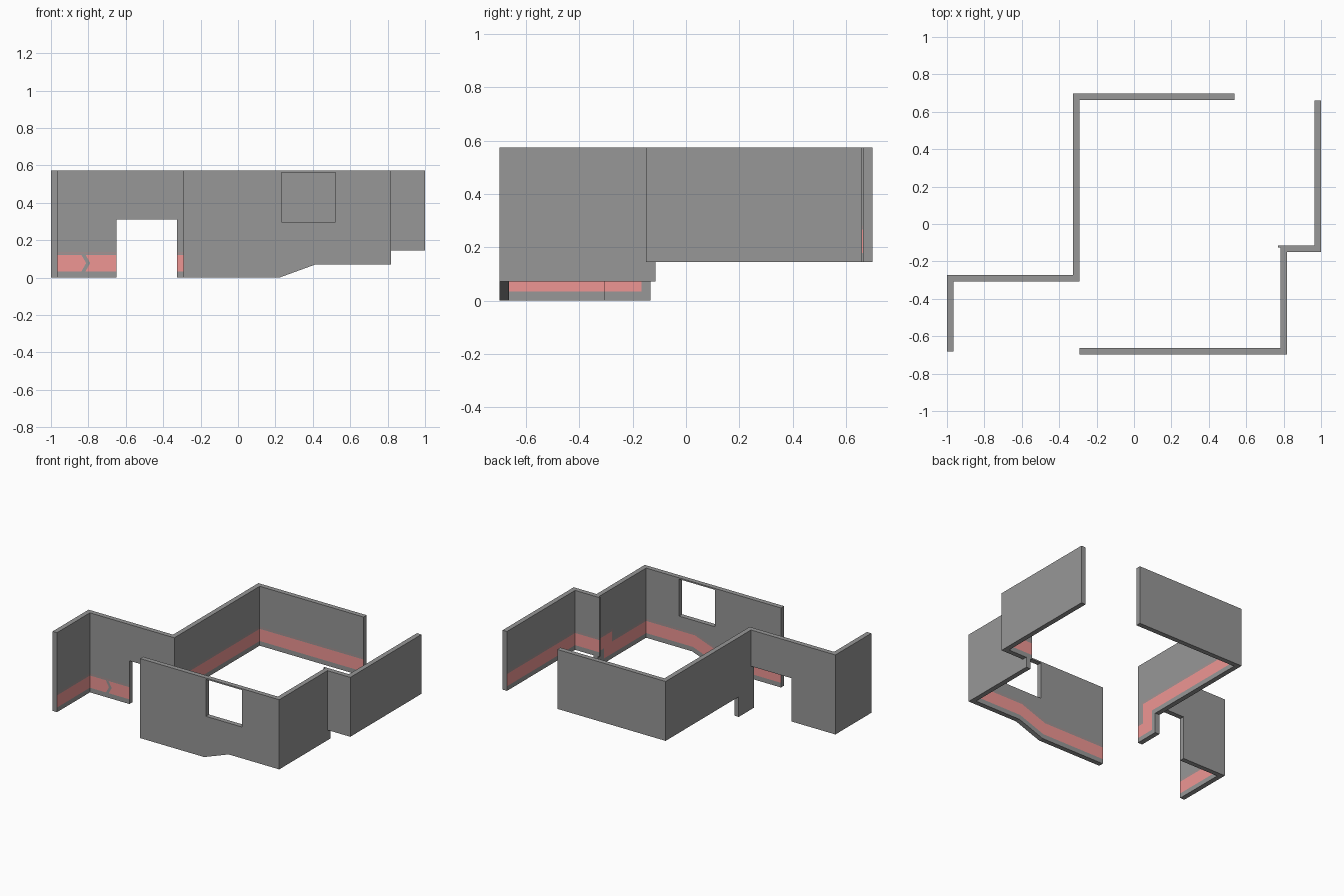
import bpy, bmesh
from mathutils import Vector

if "Cube" in bpy.data.objects:
    bpy.data.objects.remove(bpy.data.objects["Cube"])

T = 0.035          # wall thickness
TOP = 0.573        # wall height
LOW, MID, HIGH = 0.0, 0.071, 0.145   # floor levels


def material(name, rgb):
    m = bpy.data.materials.new(name)
    m.diffuse_color = (*rgb, 1)
    m.use_nodes = True
    m.node_tree.nodes["Principled BSDF"].inputs["Base Color"].default_value = m.diffuse_color
    return m


WALL = material("wall_dark_grey", (0.31, 0.31, 0.31))
PINK = material("stripe_pink", (0.86, 0.305, 0.295))
TRIM = material("trim_grey_pink", (0.37, 0.29, 0.29))


def place(axis, u, depth, z):
    return (u, depth, z) if axis == 'x' else (depth, u, z)


def make(name, bm, mat):
    me = bpy.data.meshes.new(name)
    bm.to_mesh(me)
    bm.free()
    ob = bpy.data.objects.new(name, me)
    bpy.context.collection.objects.link(ob)
    me.materials.append(mat)
    return ob


def wall(name, axis, start, floor, thick=T):
    """Extrude a wall from its floor line (u, z) up to the common top."""
    profile = floor + [(floor[-1][0], TOP), (floor[0][0], TOP)]
    return prism(name, axis, start, profile, thick)


def prism(name, axis, start, profile, thick):
    bm = bmesh.new()
    f = bm.faces.new([bm.verts.new(place(axis, u, start, z)) for u, z in profile])
    ext = bmesh.ops.extrude_face_region(bm, geom=[f])
    verts = [g for g in ext["geom"] if isinstance(g, bmesh.types.BMVert)]
    bmesh.ops.translate(bm, verts=verts, vec=place(axis, 0, thick, 0))
    bmesh.ops.recalc_face_normals(bm, faces=bm.faces)
    return make(name, bm, WALL)


def offset(path, d):
    """Mitred offset of an open line towards its left side."""
    p = [Vector(q) for q in path]
    n = []
    for a, b in zip(p, p[1:]):
        t = (b - a).normalized()
        n.append(Vector((-t.y, t.x)))
    out = []
    for i, q in enumerate(p):
        a, b = n[max(i - 1, 0)], n[min(i, len(n) - 1)]
        out.append(q + (a + b) * d / (1 + a.dot(b)))
    return out


def band(name, axis, pos, floor, flip=False):
    """Painted stripe and thin trim line that follow the floor line."""
    sign = -1 if (axis == 'x') != flip else 1
    pos += sign * 0.0007
    for part, lo, hi, mat in (("stripe", 0.034, 0.122, PINK), ("trim", 0.127, 0.137, TRIM)):
        bm = bmesh.new()
        a, b = [[bm.verts.new(place(axis, q.x, pos, q.y)) for q in offset(floor, d)]
                for d in (lo, hi)]
        for i in range(len(a) - 1):
            quad = [a[i], a[i + 1], b[i + 1], b[i]]
            bm.faces.new(quad[::-1] if flip else quad)
        make(f"{name}_{part}", bm, mat)


# Walls on the left and back
door = [(-1, LOW), (-0.65, LOW), (-0.65, 0.312), (-0.327, 0.312)]
step = [(-0.308, LOW), (-0.133, LOW), (-0.133, HIGH), (0.699, HIGH)]
wall("porch_side_wall", 'y', -1, [(-0.682, LOW), (-0.308, LOW)])
wall("door_wall", 'x', -0.308, door)
wall("left_wall", 'y', -0.327, step)
wall("back_wall", 'x', 0.664, [(-0.292, HIGH), (0.537, HIGH)])

# Walls on the front and right
ramp = [(-0.292, LOW), (0.22, LOW), (0.415, MID), (0.818, MID)]
front = wall("front_window_wall", 'x', -0.699, ramp)
wall("right_wall", 'y', 0.783, [(-0.664, MID), (-0.115, MID)])
wall("right_return_wall", 'x', -0.15, [(0.818, HIGH), (1, HIGH)])
wall("return_lip", 'x', -0.125, [(0.77, HIGH), (0.783, HIGH)], 0.01)
wall("far_right_wall", 'y', 0.965, [(-0.115, HIGH), (0.66, HIGH)])

# Window opening
cutter = prism("window_cutter", 'x', -0.8,
               [(0.233, 0.297), (0.52, 0.297), (0.52, 0.563), (0.233, 0.563)], 0.2)
cutter.hide_render = True
cutter.hide_set(True)
cut = front.modifiers.new("window", 'BOOLEAN')
cut.operation = 'DIFFERENCE'
cut.solver = 'EXACT'
cut.object = cutter

# Stripes on the inner wall faces
band("porch_side", 'y', -0.965, [(-0.682, LOW), (-0.308, LOW)])
band("door_left", 'x', -0.308, [(-0.965, LOW), (-0.65, LOW)])
band("door_right", 'x', -0.308, [(-0.327, LOW), (-0.292, LOW)])
band("left", 'y', -0.292, step[:3] + [(0.664, HIGH)])
band("back", 'x', 0.664, [(-0.292, HIGH), (0.537, HIGH)])
band("front", 'x', -0.664, ramp[:3] + [(0.783, MID)], True)
band("right", 'y', 0.783, [(-0.664, MID), (-0.15, MID), (-0.15, HIGH), (-0.125, HIGH)], True)
band("return", 'x', -0.115, [(0.77, HIGH), (0.965, HIGH)], True)
band("far_right", 'y', 0.965, [(-0.115, HIGH), (0.66, HIGH)], True)

# Grey arrow mark across the porch stripe
bm = bmesh.new()
for s in (-1, 1):
    pts = [(-0.837, 0.044), (-0.815, 0.044), (-0.79, 0), (-0.812, 0)]
    bm.faces.new([bm.verts.new((x, -0.3095, 0.078 + s * z)) for x, z in pts[::s]])
bmesh.ops.recalc_face_normals(bm, faces=bm.faces)
for f in bm.faces:
    if f.normal.y > 0:
        f.normal_flip()
make("arrow_mark", bm, WALL)
